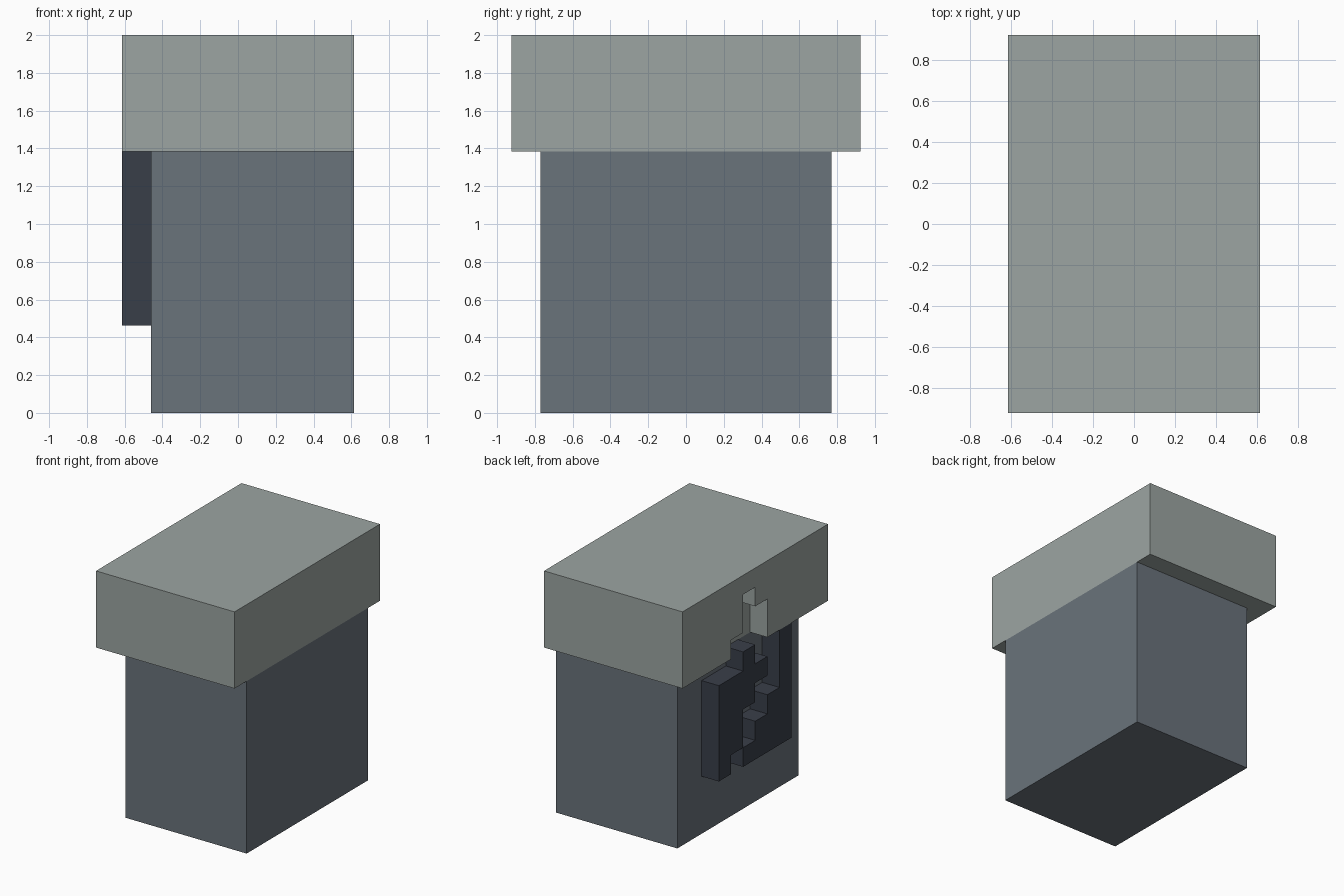
import bpy
import bmesh

if "Cube" in bpy.data.objects:
    bpy.data.objects.remove(bpy.data.objects["Cube"], do_unlink=True)

C = 2 / 13  # one grid cell; the model is 13 cells tall


def material(name, rgb):
    """Flat material from 0-255 sRGB values."""
    lin = [((v / 255 + 0.055) / 1.055) ** 2.4 for v in rgb] + [1.0]
    mat = bpy.data.materials.new(name)
    mat.use_nodes = True
    mat.diffuse_color = lin
    bsdf = mat.node_tree.nodes["Principled BSDF"]
    bsdf.inputs["Base Color"].default_value = lin
    bsdf.inputs["Roughness"].default_value = 0.9
    return mat


def prism(name, outline, x0, x1, mat):
    """Extrude a side outline along x. Outline is (cells from the back, cells up)."""
    bm = bmesh.new()
    verts = [bm.verts.new((x0 * C, (6 - u) * C, v * C)) for u, v in outline]
    face = bm.faces.new(verts)
    out = bmesh.ops.extrude_face_region(bm, geom=[face])
    moved = [g for g in out["geom"] if isinstance(g, bmesh.types.BMVert)]
    bmesh.ops.translate(bm, verts=moved, vec=((x1 - x0) * C, 0, 0))
    bmesh.ops.recalc_face_normals(bm, faces=bm.faces)
    mesh = bpy.data.meshes.new(name)
    bm.to_mesh(mesh)
    bm.free()
    mesh.materials.append(mat)
    obj = bpy.data.objects.new(name, mesh)
    bpy.context.collection.objects.link(obj)
    return obj


def rect(u0, v0, u1, v1):
    return [(u0, v0), (u1, v0), (u1, v1), (u0, v1)]


pale = material("pale grey", (156, 165, 162))
slate = material("slate grey", (106, 115, 123))
dark = material("dark blue grey", (57, 62, 73))

# Main block and overhanging cap
prism("body", rect(1, 0, 11, 9), -3, 4, slate)
cap = prism("cap", rect(0, 9, 12, 13), -4, 4, pale)

# Stepped notch, one cell deep, in the cap's right side
notch = prism("notch_cutter",
              [(4, 8), (7, 8), (7, 11), (6, 11), (6, 12), (5, 12), (5, 10), (4, 10)],
              -5, -3, pale)
notch.hide_render = True
cut = cap.modifiers.new("notch", 'BOOLEAN')
cut.operation = 'DIFFERENCE'
cut.solver = 'EXACT'
cut.object = notch
bpy.context.view_layer.objects.active = cap
bpy.ops.object.modifier_apply(modifier=cut.name)
bpy.data.objects.remove(notch, do_unlink=True)

# Raised stepped relief in two pieces below the notch
prism("relief_back",
      [(3, 3), (4, 3), (4, 4), (5, 4), (5, 6), (6, 6), (6, 7),
       (7, 7), (7, 8), (6, 8), (6, 9), (5, 9), (5, 8), (3, 8)],
      -4, -3, dark)
prism("relief_front",
      [(5, 3), (9, 3), (9, 9), (8, 9), (8, 6), (7, 6), (7, 5),
       (6, 5), (6, 4), (5, 4)],
      -4, -3, dark)
